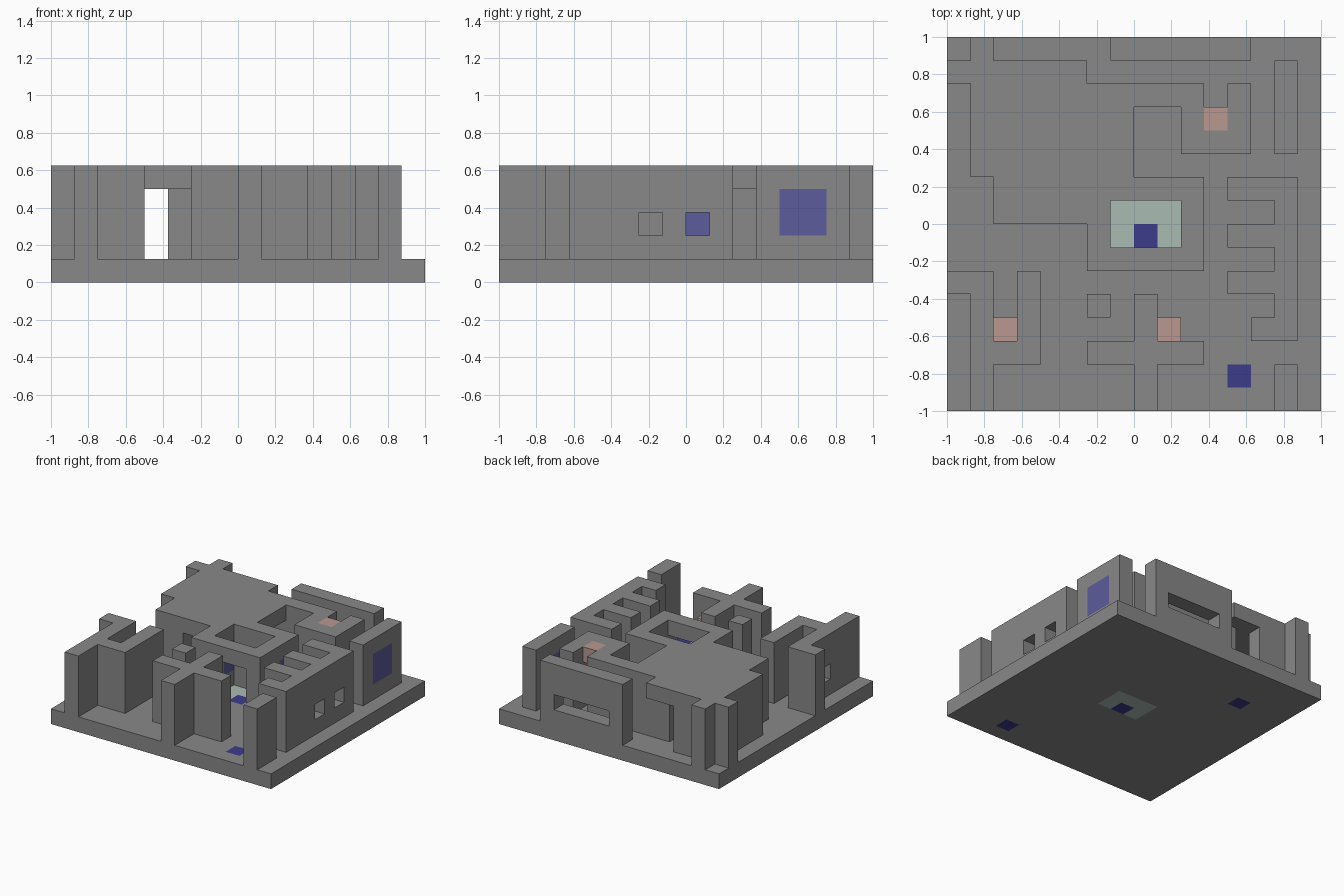
import bpy, bmesh
from mathutils import Vector

cube = bpy.data.objects.get("Cube")
if cube:
    bpy.data.objects.remove(cube, do_unlink=True)

CELL = 0.125          # the building sits on a 16 x 16 x 5 block grid
GREY, DARK_BLUE, GLASS_BLUE, PINK, MINT = range(5)


def material(name, rgb):
    mat = bpy.data.materials.new(name)
    mat.use_nodes = True
    mat.diffuse_color = (*rgb, 1)
    mat.node_tree.nodes["Principled BSDF"].inputs["Base Color"].default_value = (*rgb, 1)
    return mat


mats = [
    material("stone_grey", (0.246, 0.246, 0.246)),
    material("dark_blue", (0.045, 0.045, 0.262)),
    material("window_blue", (0.107, 0.107, 0.332)),
    material("pink", (0.479, 0.314, 0.279)),
    material("pale_mint", (0.402, 0.497, 0.456)),
]

blocks = {}           # cell -> (part name, colour)


def fill(part, x, y, z=(1, 5), colour=GREY):
    """Fill a box of cells; each range is (start, end)."""
    for i in range(*x):
        for j in range(*y):
            for k in range(*z):
                blocks[i, j, k] = (part, colour)


def clear(x, y, z):
    for i in range(*x):
        for j in range(*y):
            for k in range(*z):
                blocks.pop((i, j, k), None)


# Base with coloured floor tiles
fill("base", (0, 16), (0, 16), (0, 1))
fill("base", (7, 10), (7, 9), (0, 1), MINT)
for i, j in ((8, 7), (12, 1), (3, 12)):
    fill("base", (i, i + 1), (j, j + 1), (0, 1), DARK_BLUE)

# Roof slab of the main building
ROOF = (4, 5)
for x, y in (((1, 6), (10, 15)), ((2, 8), (8, 14)), ((6, 11), (6, 10)),
             ((6, 11), (13, 14)), ((10, 13), (11, 13)), ((12, 13), (13, 14))):
    fill("roof", x, y, ROOF)
clear((7, 10), (7, 9), ROOF)
fill("roof", (11, 12), (12, 13), ROOF, PINK)

# Main building walls
for x, y in (((1, 2), (10, 15)), ((0, 1), (14, 15)), ((1, 2), (15, 16)),
             ((2, 4), (14, 15)), ((2, 4), (8, 9)), ((2, 3), (8, 11)),
             ((5, 6), (10, 14)), ((6, 11), (13, 14))):
    fill("main_walls", x, y)

# Central room, open at the front, with a window on each side
fill("central_room", (6, 7), (6, 10))
fill("central_room", (10, 11), (6, 10))
fill("central_room", (6, 11), (9, 10))
for i in (6, 10):
    fill("central_room", (i, i + 1), (8, 9), (2, 4), GLASS_BLUE)

# Small back room under the pink roof block
fill("back_room", (10, 13), (11, 12), (1, 4))
fill("back_room", (12, 13), (11, 14), (1, 5))

# Back wall with a long slot
fill("back_wall", (7, 13), (15, 16))
clear((8, 12), (15, 16), (2, 3))

# Side wall with a large blue window
fill("side_wall", (14, 15), (11, 15))
fill("side_wall", (14, 15), (12, 14), (2, 4), GLASS_BLUE)

# Stall wall with partitions and two small openings
fill("stall_wall", (14, 15), (3, 10))
for j in (5, 7, 9):
    fill("stall_wall", (12, 14), (j, j + 1))
fill("stall_wall", (13, 14), (3, 4))
for j in (6, 8):
    clear((14, 15), (j, j + 1), (2, 3))

# Front corner walls
fill("corner_post", (14, 15), (0, 2))
fill("left_front_wall", (1, 2), (0, 6))
fill("left_front_wall", (0, 2), (5, 6))
fill("left_front_wall", (2, 4), (2, 3))
fill("left_front_wall", (3, 4), (2, 6))
clear((1, 2), (3, 4), (2, 3))

# Cross-shaped front wall and free pillar
fill("cross_wall", (8, 9), (0, 5))
fill("cross_wall", (6, 11), (2, 3))
fill("pillar", (6, 7), (4, 5))

# Pink blocks fixed to the front walls
for i in (2, 9):
    fill("pink_block", (i, i + 1), (3, 4), (3, 4), PINK)


def build(part):
    """Make one mesh from the exposed sides of a part's blocks."""
    bm = bmesh.new()
    for cell, (owner, colour) in blocks.items():
        if owner != part:
            continue
        for axis in range(3):
            for side in (0, 1):
                step = [0, 0, 0]
                step[axis] = 2 * side - 1
                if tuple(c + s for c, s in zip(cell, step)) in blocks:
                    continue
                u, v = (axis + 1) % 3, (axis + 2) % 3
                corners = []
                for a, b in ((0, 0), (1, 0), (1, 1), (0, 1)):
                    p = Vector(cell)
                    p[axis] += side
                    p[u] += a
                    p[v] += b
                    corners.append(bm.verts.new((p - Vector((8, 8, 0))) * CELL))
                face = bm.faces.new(corners if side else corners[::-1])
                face.material_index = colour
    bmesh.ops.remove_doubles(bm, verts=bm.verts, dist=0.001)
    bmesh.ops.dissolve_limit(bm, angle_limit=0.01, verts=bm.verts, edges=bm.edges,
                             delimit={'MATERIAL'})
    mesh = bpy.data.meshes.new(part)
    bm.to_mesh(mesh)
    bm.free()
    for mat in mats:
        mesh.materials.append(mat)
    bpy.context.collection.objects.link(bpy.data.objects.new(part, mesh))


for part in sorted({owner for owner, _ in blocks.values()}):
    build(part)
